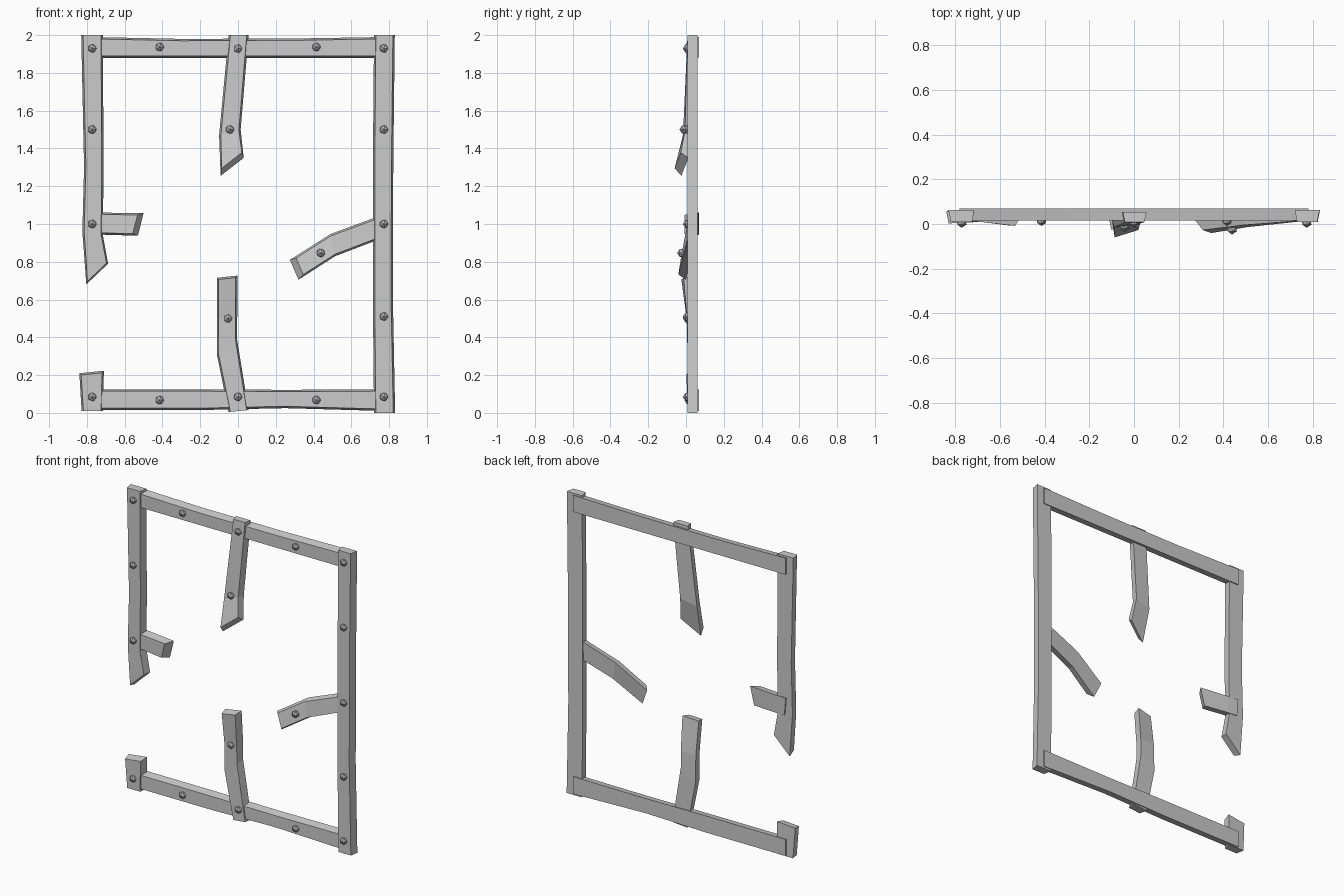
import bpy
import bmesh
from mathutils import Vector, Matrix

default_cube = bpy.data.objects.get("Cube")
if default_cube:
    bpy.data.objects.remove(default_cube, do_unlink=True)


def make_material(name, grey):
    material = bpy.data.materials.new(name)
    material.use_nodes = True
    colour = (grey, grey, grey, 1)
    material.diffuse_color = colour
    material.node_tree.nodes["Principled BSDF"].inputs["Base Color"].default_value = colour
    return material


bar_grey = make_material("bar grey", 0.6)
rivet_grey = make_material("rivet grey", 0.48)

VERTICAL_FRONT = 0.008
HORIZONTAL_FRONT = 0.016
BAR_DEPTH = 0.054
EDGE_SLOPE = 0.01


def finish(name, bm, material):
    bmesh.ops.recalc_face_normals(bm, faces=bm.faces)
    mesh = bpy.data.meshes.new(name)
    bm.to_mesh(mesh)
    bm.free()
    mesh.materials.append(material)
    obj = bpy.data.objects.new(name, mesh)
    bpy.context.collection.objects.link(obj)
    return obj


def make_bar(name, front, stations, end_slope=0.0, depth=BAR_DEPTH):
    """Loft a tapered bar; a station is two edge points (x, z) and optional front offsets."""
    bm = bmesh.new()
    rings = []
    previous_middle = None
    for index, station in enumerate(stations):
        ax, az, bx, bz = station[:4]
        offset_a, offset_b = station[4:] if len(station) > 4 else (0, 0)
        front_a = Vector((ax, front + offset_a, az))
        front_b = Vector((bx, front + offset_b, bz))
        push = Vector((0, depth, 0))
        back_a, back_b = front_a + push, front_b + push
        # Narrow the front face, and slope the broken end
        across = (front_b - front_a).normalized() * EDGE_SLOPE
        front_a += across
        front_b -= across
        middle = (front_a + front_b) / 2
        if index == len(stations) - 1:
            pull = (previous_middle - middle).normalized() * end_slope
            front_a += pull
            front_b += pull
        previous_middle = middle
        rings.append([bm.verts.new(p) for p in (back_a, back_b, front_b, front_a)])
    for low, high in zip(rings, rings[1:]):
        for i in range(4):
            j = (i + 1) % 4
            bm.faces.new((low[i], low[j], high[j], high[i]))
    bm.faces.new(rings[0])
    bm.faces.new(rings[-1])
    return finish(name, bm, bar_grey)


def make_rivet(name, x, z, y):
    # A coarse ball with one corner pointing forward
    bm = bmesh.new()
    turn = Matrix.Translation((x, y, z)) @ Matrix.Rotation(1.5708, 4, 'X')
    bmesh.ops.create_icosphere(bm, subdivisions=1, radius=0.025, matrix=turn)
    return finish(name, bm, rivet_grey)


# Frame rails, running behind the uprights
make_bar("top_rail", HORIZONTAL_FRONT, [
    (-0.78, 1.99, -0.78, 1.88), (-0.3, 1.98, -0.3, 1.88),
    (0.3, 1.982, 0.3, 1.88), (0.78, 1.99, 0.78, 1.88)])
make_bar("bottom_rail", HORIZONTAL_FRONT, [
    (-0.78, 0.125, -0.78, 0.015), (-0.2, 0.125, -0.2, 0.015),
    (0.25, 0.122, 0.25, 0.025), (0.78, 0.125, 0.78, 0.01)])

# Uprights of the frame
make_bar("left_upright", VERTICAL_FRONT, [
    (0.72, 2, 0.83, 2), (0.714, 1.3, 0.822, 1.3),
    (0.714, 0.6, 0.82, 0.6), (0.72, 0, 0.832, 0)])
make_bar("right_upright_upper", VERTICAL_FRONT, [
    (-0.83, 2, -0.715, 2), (-0.815, 1.3, -0.712, 1.3),
    (-0.824, 0.96, -0.715, 0.94), (-0.803, 0.68, -0.688, 0.79)], EDGE_SLOPE)
make_bar("right_upright_stub", VERTICAL_FRONT, [
    (-0.828, 0.01, -0.715, 0.01), (-0.84, 0.21, -0.71, 0.223, -0.006, 0)], EDGE_SLOPE)

# Broken middle bars, bent forward
make_bar("middle_bar_upper", VERTICAL_FRONT, [
    (-0.05, 2, 0.056, 2), (-0.1, 1.47, 0.014, 1.5, -0.025, -0.012),
    (-0.092, 1.255, 0.03, 1.35, -0.078, -0.04)], 0.035, 0.045)
make_bar("middle_bar_lower", VERTICAL_FRONT, [
    (-0.05, 0.005, 0.056, 0.015), (-0.112, 0.31, -0.005, 0.39),
    (-0.112, 0.5, -0.004, 0.5, -0.005, -0.002),
    (-0.112, 0.715, -0.003, 0.727, -0.035, -0.02)], EDGE_SLOPE)

# Broken cross bars
make_bar("right_cross_stub", HORIZONTAL_FRONT, [
    (-0.78, 1.062, -0.77, 0.945), (-0.7, 1.06, -0.7, 0.943, -0.005, -0.005),
    (-0.5, 1.057, -0.53, 0.938, -0.028, -0.026)], 0.03)
make_bar("left_cross_stub", HORIZONTAL_FRONT, [
    (0.755, 1.045, 0.79, 0.935), (0.49, 0.947, 0.515, 0.83, -0.02, -0.03),
    (0.275, 0.81, 0.32, 0.705, -0.046, -0.062)], 0.035, 0.045)

# Rivets on the uprights
for z in (1.93, 1.5, 1.0, 0.51, 0.085):
    make_rivet("left_upright_rivet", 0.772, z, VERTICAL_FRONT)
    if z != 0.51:
        make_rivet("right_upright_rivet", -0.772, z, VERTICAL_FRONT)

# Rivets on the rails
for side in (-1, 1):
    make_rivet("top_rail_rivet", side * 0.415, 1.937, HORIZONTAL_FRONT)
    make_rivet("bottom_rail_rivet", side * 0.415, 0.068, HORIZONTAL_FRONT)

# Rivets on the broken bars
for x, z, lift in ((0, 1.928, 0), (0, 0.085, 0), (-0.043, 1.5, 0.018),
                   (-0.053, 0.5, 0), (0.438, 0.847, 0.03)):
    make_rivet("middle_rivet", x, z, VERTICAL_FRONT - lift)
